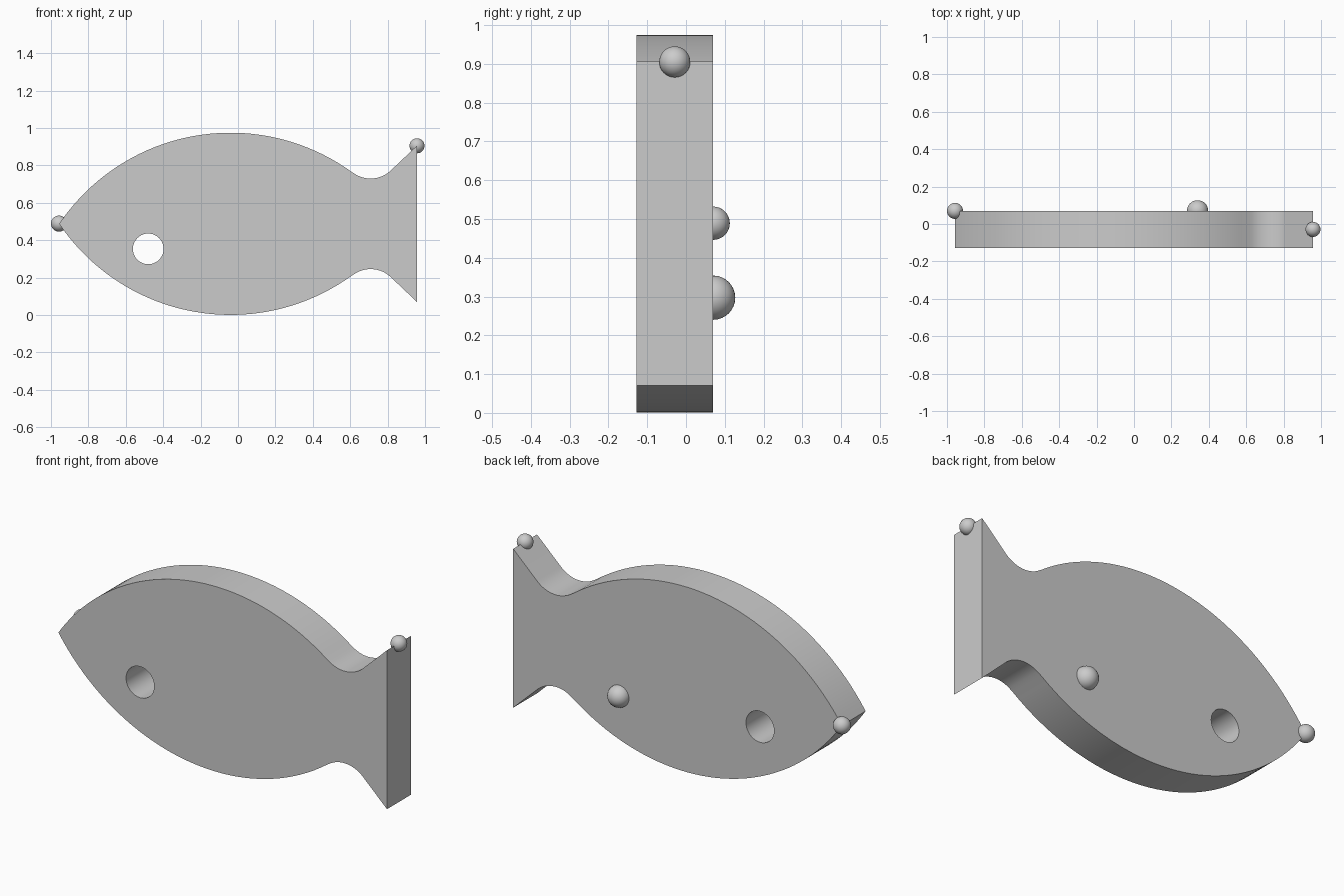
import bpy
import bmesh
from math import sin, cos, pi, radians, asin, acos

cube = bpy.data.objects.get("Cube")
if cube:
    bpy.data.objects.remove(cube, do_unlink=True)

# One grey for everything
grey = bpy.data.materials.new("plain grey")
grey.use_nodes = True
colour = (0.6, 0.6, 0.6, 1)
grey.diffuse_color = colour
grey.node_tree.nodes["Principled BSDF"].inputs["Base Color"].default_value = colour

MID_Z = 0.488
BACK_Y, THICKNESS = 0.07, 0.198


def arc(cx, cz, r, start, end, steps):
    """Points on a circular arc, angles in radians."""
    angles = [start + (end - start) * i / steps for i in range(steps + 1)]
    return [(cx + r * cos(a), cz + r * sin(a)) for a in angles]


def finish(obj, angle):
    obj.data.materials.clear()
    obj.data.materials.append(grey)
    bpy.ops.object.select_all(action='DESELECT')
    obj.select_set(True)
    bpy.context.view_layer.objects.active = obj
    bpy.ops.object.shade_smooth_by_angle(angle=radians(angle))


# Upper half of the outline, heights measured from the middle line
BELLY_R, NECK_R = 1.105, 0.157
belly_z = 0.487 - BELLY_R
nose_angle = pi - asin(-belly_z / BELLY_R)
belly = arc(-0.04, belly_z, BELLY_R, nose_angle, acos(0.647 / BELLY_R), 40)
neck = arc(0.709, 0.399, NECK_R, radians(229.5), radians(315), 16)
upper = belly + neck[1:] + [(0.957, 0.418)]
lower = [(x, -z) for x, z in reversed(upper[1:])]
outline = upper + lower
eye = arc(-0.48, 0.354 - MID_Z, 0.082, 0, 2 * pi, 40)[:-1]

# Fish plate: outline with an eye hole, given thickness
curve = bpy.data.curves.new("fish_body", 'CURVE')
curve.dimensions = '2D'
curve.fill_mode = 'BOTH'
curve.extrude = THICKNESS / 2
for loop in (outline, eye):
    spline = curve.splines.new('POLY')
    spline.points.add(len(loop) - 1)
    for point, (x, z) in zip(spline.points, loop):
        point.co = (x, z, 0, 1)
    spline.use_cyclic_u = True
body = bpy.data.objects.new("fish_body", curve)
bpy.context.collection.objects.link(body)
body.rotation_euler.x = pi / 2
body.location = (0, BACK_Y - THICKNESS / 2, MID_Z)
bpy.ops.object.select_all(action='DESELECT')
body.select_set(True)
bpy.context.view_layer.objects.active = body
bpy.ops.object.convert(target='MESH')
body = bpy.context.object
bm = bmesh.new()
bm.from_mesh(body.data)
bmesh.ops.remove_doubles(bm, verts=bm.verts, dist=0.0005)
bmesh.ops.recalc_face_normals(bm, faces=bm.faces)
bm.to_mesh(body.data)
bm.free()
finish(body, 30)

# Small balls on the nose, the tail tip and the back face
for name, radius, place in (
    ("nose_ball", 0.043, (-0.957, BACK_Y, 0.489)),
    ("tail_ball", 0.04, (0.957, -0.029, 0.905)),
    ("back_ball", 0.057, (0.34, BACK_Y, 0.297)),
):
    bpy.ops.mesh.primitive_uv_sphere_add(
        segments=32, ring_count=16, radius=radius, location=place)
    ball = bpy.context.object
    ball.name = name
    finish(ball, 60)
